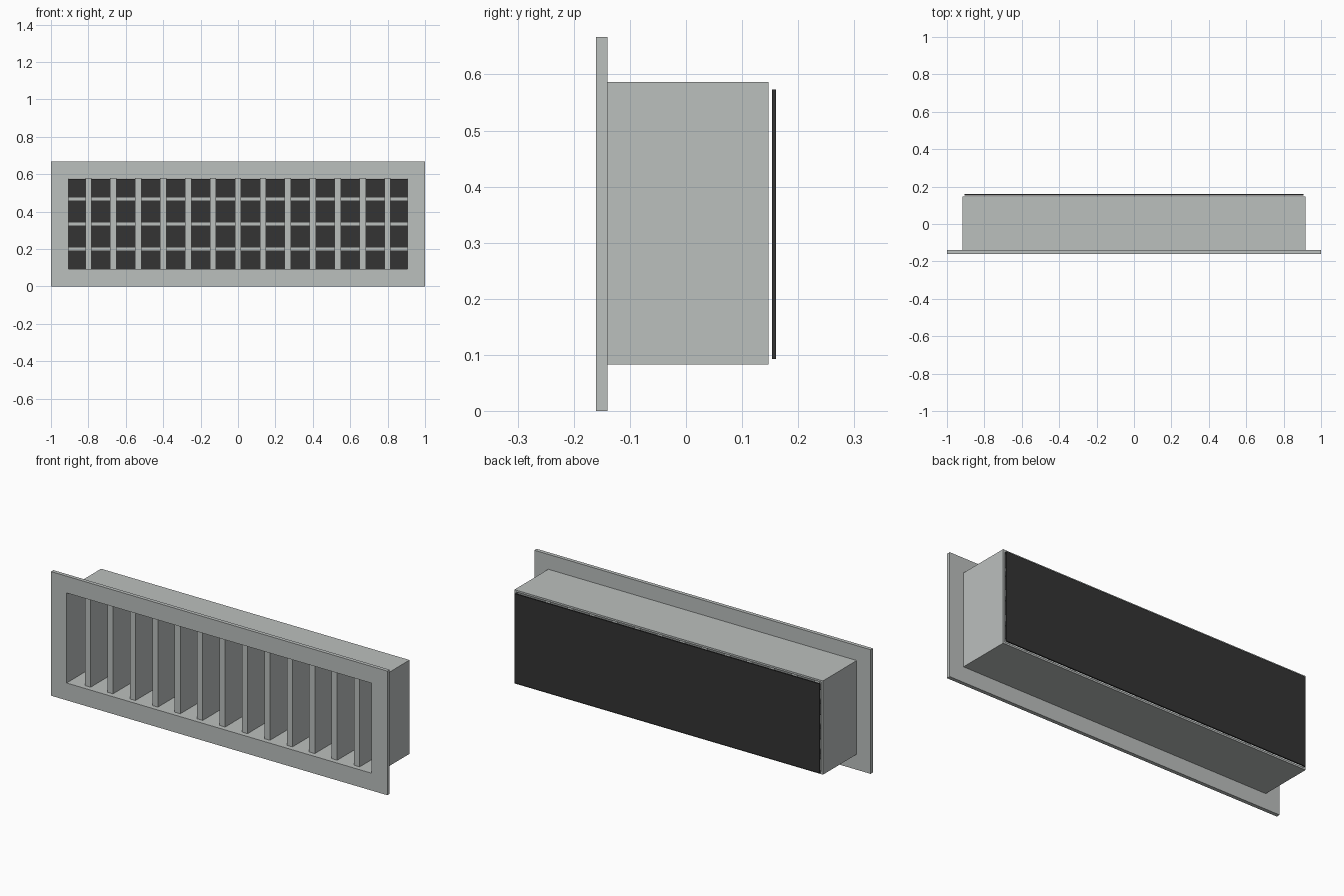
import bpy

if "Cube" in bpy.data.objects:
    bpy.data.objects.remove(bpy.data.objects["Cube"])

def material(name, rgb):
    m = bpy.data.materials.new(name)
    m.diffuse_color = (*rgb, 1.0)
    m.use_nodes = True
    m.node_tree.nodes["Principled BSDF"].inputs["Base Color"].default_value = m.diffuse_color
    return m

GREY = material("light_grey_metal", (0.50, 0.525, 0.515))
DARK = material("dark_backing", (0.034, 0.034, 0.034))

def mesh_object(name, verts, faces, mat):
    me = bpy.data.meshes.new(name)
    me.from_pydata(verts, [], faces)
    me.materials.append(mat)
    ob = bpy.data.objects.new(name, me)
    bpy.context.collection.objects.link(ob)
    return ob

def box(name, x, y, z, mat):
    verts = [(a, b, c) for c in z for b in y for a in x]
    faces = [(0, 2, 3, 1), (4, 5, 7, 6), (0, 1, 5, 4),
             (2, 6, 7, 3), (0, 4, 6, 2), (1, 3, 7, 5)]
    return mesh_object(name, verts, faces, mat)

def ring(name, outer, inner, y, mat):
    """Rectangular tube along y; outer and inner are (half width, z low, z high)."""
    verts = []
    for depth in y:
        for hw, lo, hi in (outer, inner):
            verts += [(-hw, depth, lo), (hw, depth, lo), (hw, depth, hi), (-hw, depth, hi)]
    faces = []
    for i in range(4):
        j = (i + 1) % 4
        faces += [(i, j, 4 + j, 4 + i),              # front rim
                  (8 + j, 8 + i, 12 + i, 12 + j),    # back rim
                  (j, i, 8 + i, 8 + j),              # outer wall
                  (4 + i, 4 + j, 12 + j, 12 + i)]    # inner wall
    return mesh_object(name, verts, faces, mat)

OPENING = (0.907, 0.093, 0.577)
X = (-0.907, 0.907)
Z = (0.093, 0.577)

# Flange and duct sleeve
ring("front_flange", (1.0, 0.0, 0.667), OPENING, (-0.16, -0.14), GREY)
ring("duct_sleeve", (0.917, 0.083, 0.587), OPENING, (-0.14, 0.147), GREY)

# Vertical blades in front
for i in range(-6, 7):
    c = i * 0.1333
    box(f"vertical_blade_{i + 7}", (c - 0.0167, c + 0.0167), (-0.133, 0.033), Z, GREY)

# Horizontal blades behind
for i in range(3):
    c = 0.2 + i * 0.1333
    box(f"horizontal_blade_{i + 1}", X, (0.04, 0.14), (c - 0.01, c + 0.01), GREY)

# Dark plate closing the back
box("back_plate", X, (0.153, 0.16), (0.093, 0.573), DARK)
